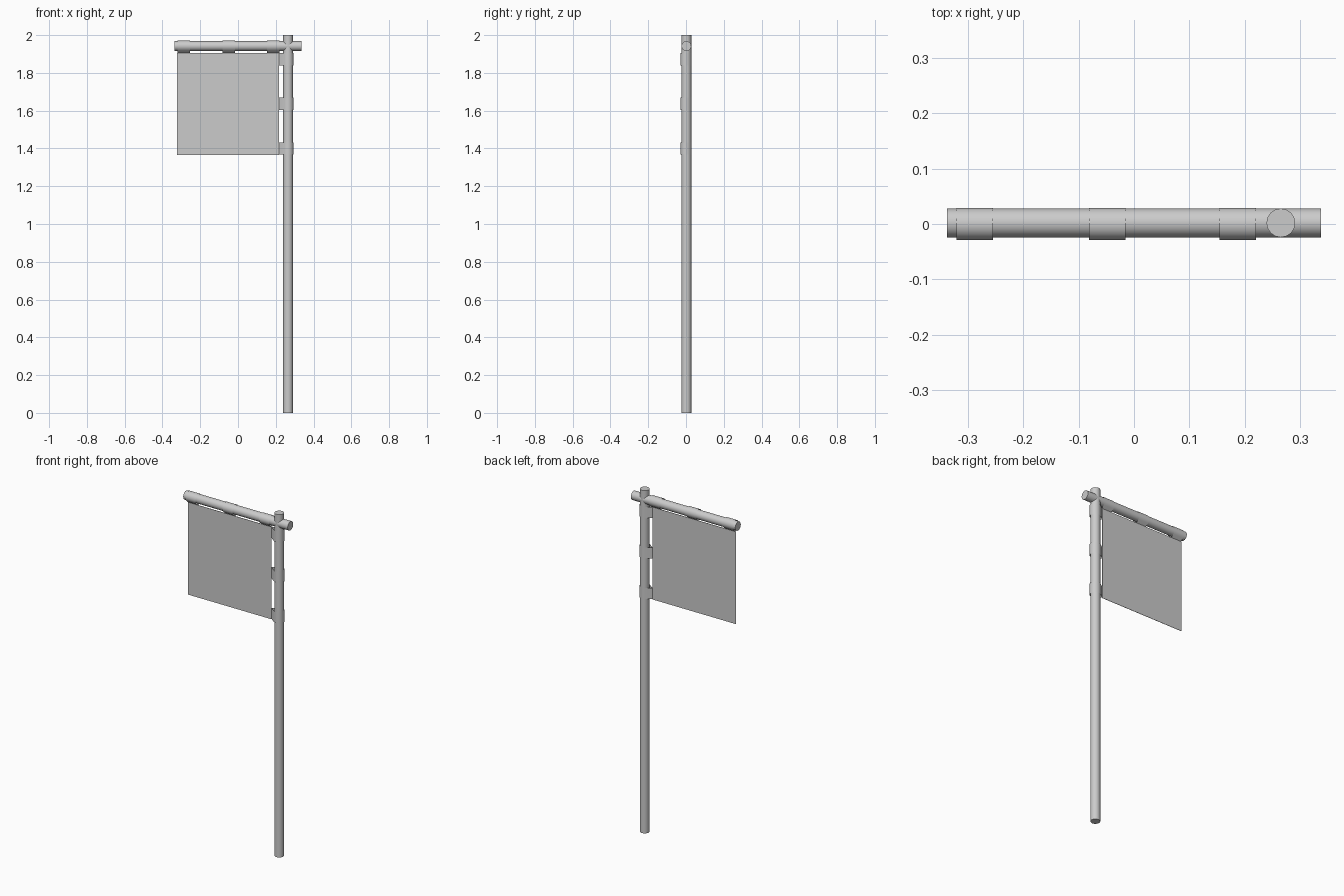
import bpy, bmesh, math
from mathutils import Vector

cube = bpy.data.objects.get("Cube")
if cube:
    bpy.data.objects.remove(cube)

grey = bpy.data.materials.new("plain_grey")
grey.use_nodes = True
GREY = (0.6, 0.6, 0.6, 1)
grey.diffuse_color = GREY
grey.node_tree.nodes["Principled BSDF"].inputs["Base Color"].default_value = GREY

POLE_X, BAR_Z, ROD_Y = 0.265, 1.942, 0.002
EDGE_X, TOP_Z = 0.217, 1.905      # flag edges where the straps begin


def finish(obj, name, smooth=True):
    obj.name = name
    obj.data.materials.append(grey)
    if smooth:
        bpy.ops.object.select_all(action="DESELECT")
        obj.select_set(True)
        bpy.context.view_layer.objects.active = obj
        bpy.ops.object.shade_smooth_by_angle(angle=math.radians(40))
    return obj


def rod(name, radius, length, loc, rot=(0, 0, 0)):
    bpy.ops.mesh.primitive_cylinder_add(vertices=16, radius=radius, depth=length,
                                        location=loc, rotation=rot)
    return finish(bpy.context.object, name)


def strap(name, centre, apex_dist, outward, along, width, radius=0.029):
    """Teardrop cloth loop: pinched at the flag edge, wrapped round a rod."""
    outward, along, side = Vector(outward), Vector(along), Vector((0, 1, 0))
    limit = math.pi - math.acos(radius / apex_dist)     # tangent points
    steps = 14
    profile = [(-apex_dist, 0)]
    for i in range(steps + 1):
        a = -limit + 2 * limit * i / steps
        profile.append((radius * math.cos(a), radius * math.sin(a)))
    bm = bmesh.new()
    rings = []
    for end in (-width / 2, width / 2):
        rings.append([bm.verts.new(Vector(centre) + outward * u + side * v + along * end)
                      for u, v in profile])
    n = len(profile)
    for i in range(n):
        j = (i + 1) % n
        bm.faces.new((rings[0][i], rings[0][j], rings[1][j], rings[1][i]))
    bmesh.ops.recalc_face_normals(bm, faces=bm.faces)
    mesh = bpy.data.meshes.new(name)
    bm.to_mesh(mesh)
    bm.free()
    obj = bpy.data.objects.new(name, mesh)
    bpy.context.collection.objects.link(obj)
    return finish(obj, name)


# Upright pole and crossbar
rod("pole", 0.026, 2.0, (POLE_X, ROD_Y, 1.0))
rod("crossbar", 0.026, 0.674, (0, ROD_Y, BAR_Z), (0, math.pi / 2, 0))

# Cloth panel
left, bottom = -0.322, 1.366
bpy.ops.mesh.primitive_cube_add(size=1, location=((left + EDGE_X) / 2, 0, (bottom + TOP_Z) / 2))
panel = bpy.context.object
panel.scale = (EDGE_X - left, 0.002, TOP_Z - bottom)
finish(panel, "flag_panel", smooth=False)

# Straps over the crossbar
for i, x in enumerate((-0.287, -0.048, 0.187)):
    strap(f"bar_strap_{i + 1}", (x, 0, BAR_Z), BAR_Z - TOP_Z, (0, 0, 1), (1, 0, 0), 0.066)

# Straps round the pole
for i, z in enumerate((1.4, 1.637, 1.872)):
    strap(f"pole_strap_{i + 1}", (POLE_X, 0, z), POLE_X - EDGE_X, (1, 0, 0), (0, 0, 1), 0.065)
